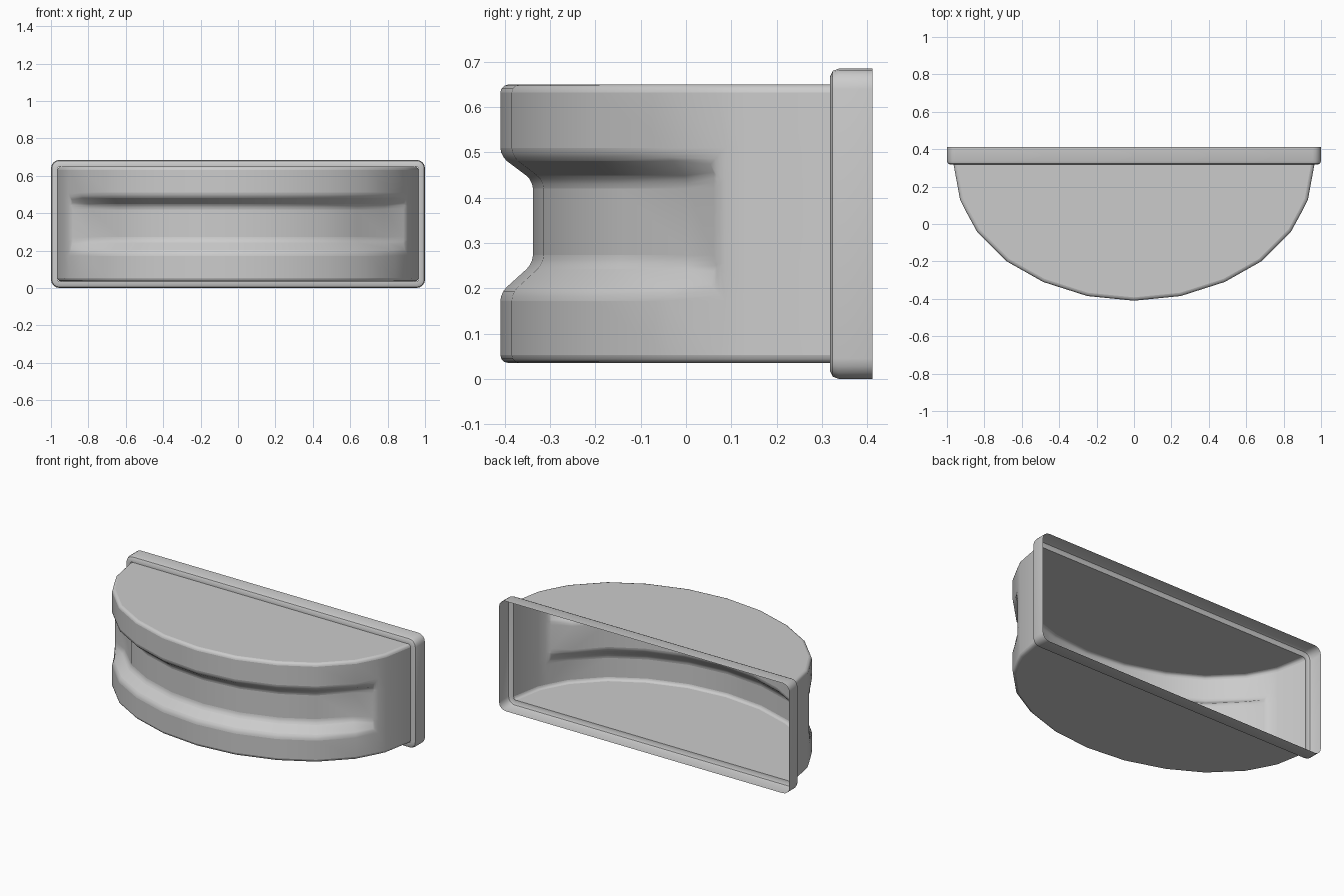
import bpy, bmesh, math
from mathutils import Vector

if "Cube" in bpy.data.objects:
    bpy.data.objects.remove(bpy.data.objects["Cube"])


def make_object(name, bm, angle):
    bmesh.ops.remove_doubles(bm, verts=bm.verts, dist=1e-5)
    bmesh.ops.recalc_face_normals(bm, faces=bm.faces)
    mesh = bpy.data.meshes.new(name)
    bm.to_mesh(mesh)
    bm.free()
    obj = bpy.data.objects.new(name, mesh)
    bpy.context.collection.objects.link(obj)
    bpy.ops.object.select_all(action='DESELECT')
    obj.select_set(True)
    bpy.context.view_layer.objects.active = obj
    bpy.ops.object.shade_smooth_by_angle(angle=math.radians(angle))
    return obj


# Half-round plan outline, right half mirrored to the left
half = [(0.965, 0.32), (0.93, 0.13), (0.90, 0.07), (0.84, -0.04), (0.68, -0.20),
        (0.485, -0.31), (0.25, -0.385)]
plan = [Vector(p) for p in half] + [Vector((0, -0.41))]
plan += [Vector((-x, y)) for x, y in reversed(half)]
# Cross-section: height and whether the row lies on the groove floor
rows = [(0.035, 0), (0.19, 0), (0.255, 1), (0.438, 1), (0.492, 0), (0.65, 0)]

# Hollow half-round shell with a recessed band around the front
bm = bmesh.new()
grid = []
for i, p in enumerate(plan):
    a, b = plan[max(i - 1, 0)], plan[min(i + 1, len(plan) - 1)]
    t = (b - a).normalized()
    inward = Vector((t.y, -t.x))
    if inward.dot(Vector((0, 0.32)) - p) < 0:
        inward = -inward
    depth = 0.072 if 3 <= i <= len(plan) - 4 else 0
    grid.append([bm.verts.new((*(p + inward * depth * f), z)) for z, f in rows])
for c, d in zip(grid, grid[1:]):
    for j in range(len(rows) - 1):
        bm.faces.new((c[j], d[j], d[j + 1], c[j + 1]))
bm.faces.new([c[0] for c in grid])
bm.faces.new([c[-1] for c in reversed(grid)])
shell = make_object("shell", bm, 40)
bev = shell.modifiers.new("soft_edges", 'BEVEL')
bev.width = 0.018
bev.segments = 3
bev.limit_method = 'ANGLE'
bev.angle_limit = math.radians(24)
# keep smoothing after the bevel
shell.modifiers.move(len(shell.modifiers) - 1, 0)


# Stepped rim flange around the open back
def rounded_rect(inset, r, y):
    pts = []
    hx, hz = 1 - inset, 0.3425 - inset
    for k, (sx, sz) in enumerate([(1, 1), (-1, 1), (-1, -1), (1, -1)]):
        for s in range(5):
            a = math.pi / 2 * (k + s / 4)
            pts.append((sx * (hx - r) + r * math.cos(a), y,
                        0.3425 + sz * (hz - r) + r * math.sin(a)))
    return pts


bm = bmesh.new()
profile = [(0, 0.045, 0.412), (0, 0.045, 0.337), (0.005, 0.04, 0.324),
           (0.017, 0.03, 0.318), (0.035, 0.012, 0.318)]
loops = [[bm.verts.new(p) for p in rounded_rect(*q)] for q in profile]
for a, b in zip(loops, loops[1:]):
    for i in range(len(a)):
        j = (i + 1) % len(a)
        bm.faces.new((a[i], a[j], b[j], b[i]))
make_object("rim_flange", bm, 40)
